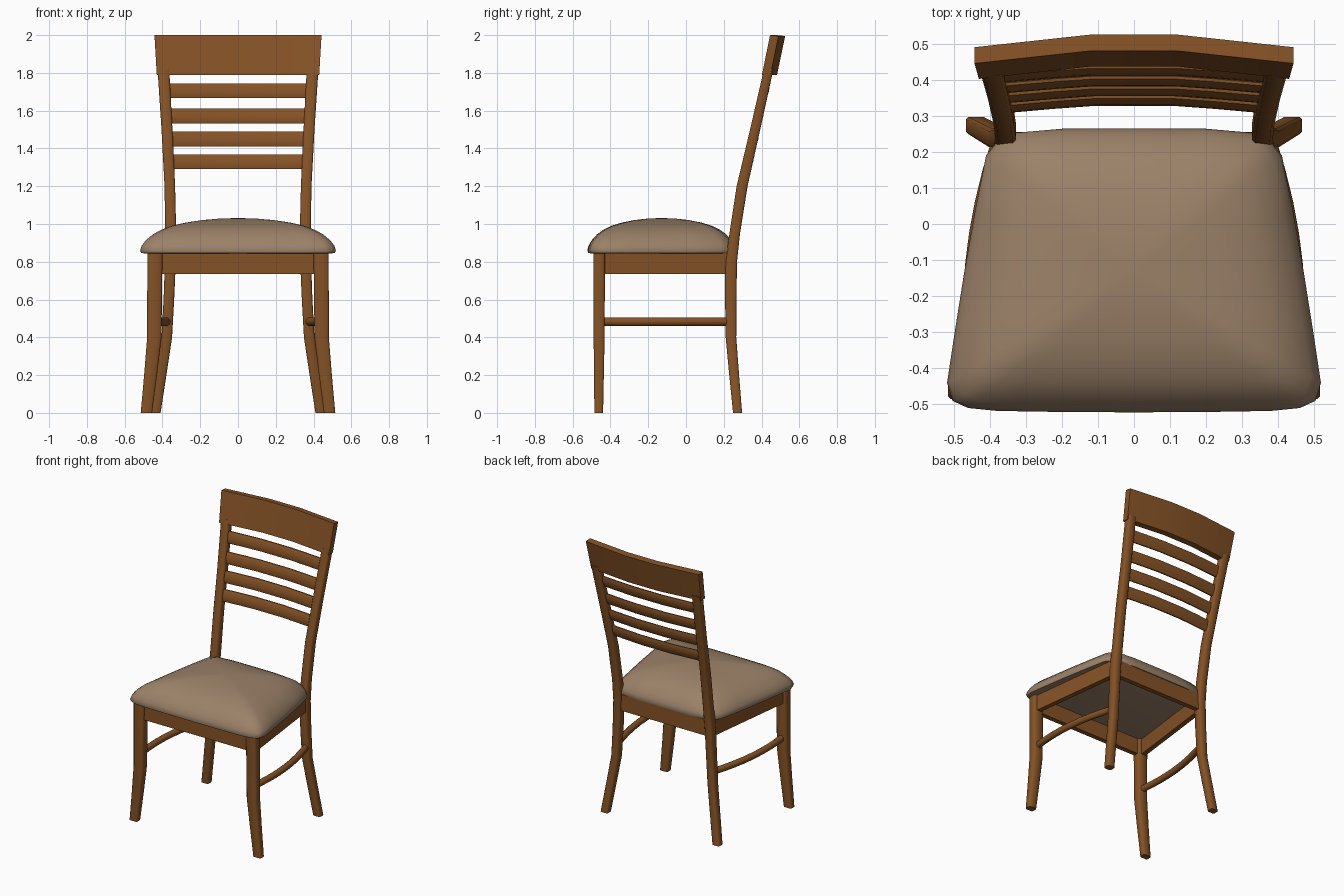
import bpy, bmesh, math
from mathutils import Vector

if "Cube" in bpy.data.objects:
    bpy.data.objects.remove(bpy.data.objects["Cube"])


def material(name, rgb):
    m = bpy.data.materials.new(name)
    m.diffuse_color = (*rgb, 1)
    m.use_nodes = True
    m.node_tree.nodes["Principled BSDF"].inputs["Base Color"].default_value = m.diffuse_color
    return m


WOOD = material("warm brown wood", (0.235, 0.085, 0.019))
FABRIC = material("taupe fabric", (0.33, 0.222, 0.14))


def loft(name, rings, mat, angle=50):
    """Skin a list of closed rings and cap both ends."""
    bm = bmesh.new()
    rows = [[bm.verts.new(p) for p in ring] for ring in rings]
    n = len(rows[0])
    for a, b in zip(rows, rows[1:]):
        for i in range(n):
            j = (i + 1) % n
            bm.faces.new((a[i], a[j], b[j], b[i]))
    bm.faces.new(rows[0])
    bm.faces.new(rows[-1])
    bmesh.ops.recalc_face_normals(bm, faces=bm.faces)
    me = bpy.data.meshes.new(name)
    bm.to_mesh(me)
    bm.free()
    for p in me.polygons:
        p.use_smooth = True
    me.set_sharp_from_angle(angle=math.radians(angle))
    me.materials.append(mat)
    ob = bpy.data.objects.new(name, me)
    bpy.context.collection.objects.link(ob)
    return ob


def chamfered(hw, hd, c=0.3):
    """Rectangle with cut corners as (u, v) pairs."""
    k = min(hw, hd) * c
    return [(hw, -hd + k), (hw, hd - k), (hw - k, hd), (-hw + k, hd),
            (-hw, hd - k), (-hw, -hd + k), (-hw + k, -hd), (hw - k, -hd)]


def ellipse(hw, hd, n=10):
    return [(hw * math.cos(2 * math.pi * i / n), hd * math.sin(2 * math.pi * i / n))
            for i in range(n)]


def leg(name, stations, side):
    """Upright post through (z, x, y, half width, half depth) stations."""
    loft(name, [[(side * (x + u), y + v, z) for u, v in chamfered(hw, hd)]
                for z, x, y, hw, hd in stations], WOOD)


def beam(name, a, b, half_t, z0, z1):
    """Straight apron board between two plan points."""
    a, b = Vector(a), Vector(b)
    d = (b - a).normalized()
    s = Vector((-d.y, d.x)) * half_t
    loft(name, [[(*(p + s), z0), (*(p + s), z1), (*(p - s), z1), (*(p - s), z0)]
                for p in (a, b)], WOOD)


FRONT = [(0, .485, -.462, .03, .023), (.2, .463, -.461, .034, .026),
         (.40, .443, -.46, .038, .029), (.845, .44, -.46, .04, .031)]
BACK = [(0, .438, .273, .028, .024), (.2, .407, .255, .028, .026),
        (.40, .377, .238, .028, .028), (.60, .366, .237, .028, .03),
        (.80, .358, .239, .029, .031), (.95, .356, .258, .029, .028),
        (1.2, .361, .297, .028, .029), (1.5, .376, .366, .029, .027),
        (1.82, .395, .438, .031, .025)]

# legs, side aprons and bowed side stretchers, mirrored
for side, tag in ((-1, "left"), (1, "right")):
    leg("front_leg_" + tag, FRONT, side)
    leg("back_leg_" + tag, BACK, side)
    beam("side_apron_" + tag, (side * .445, -.45), (side * .362, .23), .017, .735, .85)
    rings = []
    for i in range(9):
        t = i / 8
        x = .44 + (.372 - .44) * t + .16 * t * (1 - t)
        rings.append([(side * (x + u), -.455 + .69 * t, .483 + v)
                      for u, v in ellipse(.022, .023)])
    loft("side_stretcher_" + tag, rings, WOOD)

# front and back aprons
beam("front_apron", (-.43, -.46), (.43, -.46), .017, .735, .85)
beam("back_apron", (-.35, .238), (.35, .238), .017, .735, .85)

# four bowed ladder slats between the posts
for k, z in enumerate((1.33, 1.45, 1.572, 1.705)):
    f = (z - 1.2) / .59
    half, y = .36 + .032 * f, .297 + .132 * f
    rings = []
    for s, bow in ((-1, -.004), (-.6, .009), (-.3, .017), (.3, .017), (.6, .009), (1, -.004)):
        rings.append([(s * half, y + bow + u + .22 * v, z + v)
                      for u, v in ellipse(.013, .041)])
    loft("back_slat_%d" % (k + 1), rings, WOOD)

# leaning top rail, faceted in plan
rings = []
for s, y in ((-1, 0), (-.27, .035), (.27, .035), (1, 0)):
    b, t = s * .43, s * .442
    rings.append([(b, .402 + y, 1.79), (b, .447 + y, 1.79),
                  (t, .49 + y, 1.995), (t, .445 + y, 2.0)])
loft("top_rail", rings, WOOD, 30)

# domed cushion: tapered outline shrunk towards the crown
half = [(0, -.522), (.2, -.521), (.38, -.518), (.46, -.51), (.503, -.49), (.518, -.44),
        (.497, -.3), (.47, -.13), (.44, .04), (.41, .19), (.39, .215), (.36, .25),
        (.2, .264), (0, .265)]
outline = half + [(-x, y) for x, y in half[-2:0:-1]]
CY = -.13
rings = []
for z, s in ((.845, .965), (.847, .99), (.862, 1), (.885, .985), (.912, .945), (.945, .87),
             (.968, .79), (.99, .68), (1.008, .53), (1.021, .36), (1.029, .18), (1.031, .04)):
    rings.append([(x * s, CY + (y - CY) * s, z) for x, y in outline])
loft("seat_cushion", rings, FABRIC, 60)
